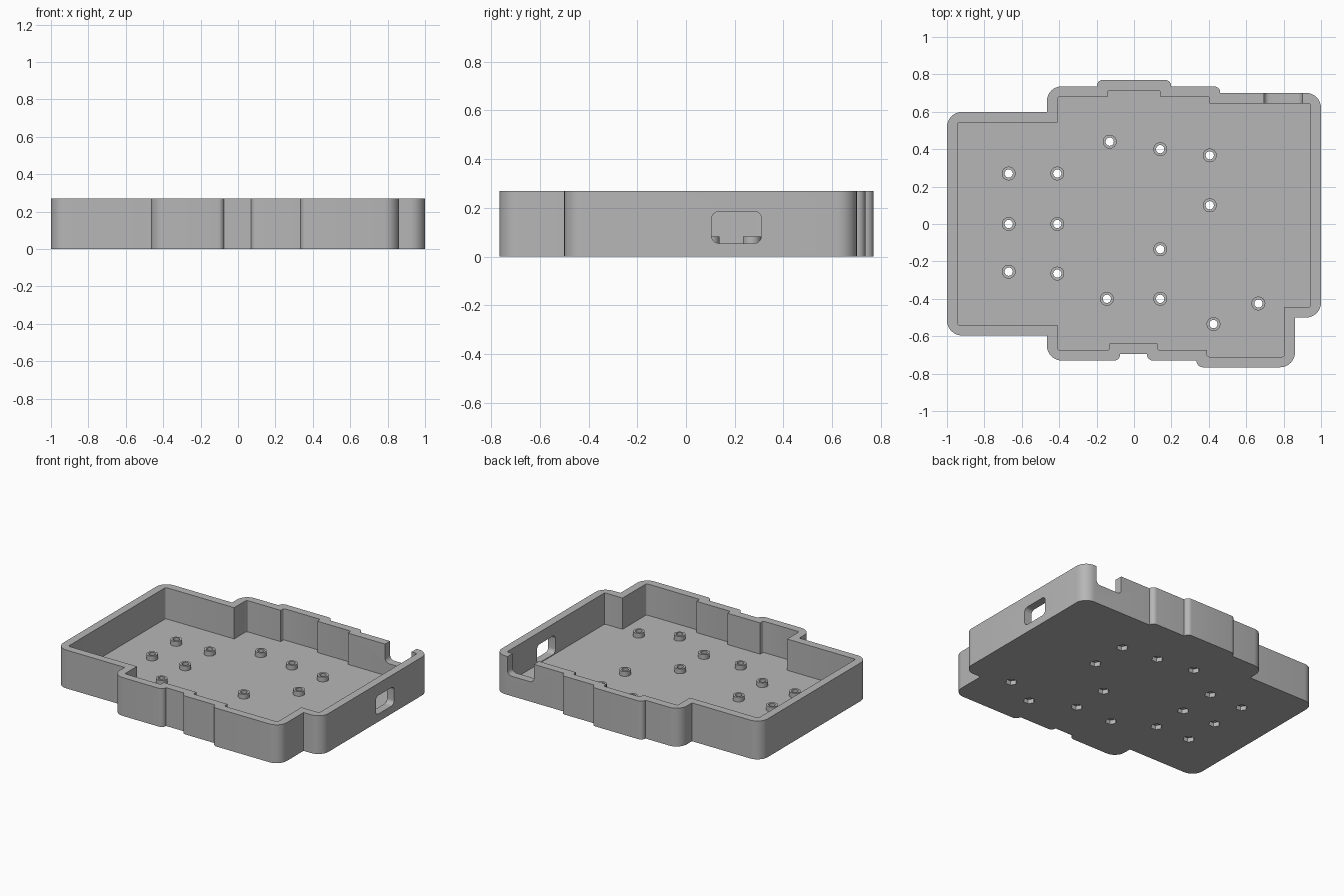
import bpy, bmesh, math
from mathutils import Vector

HEIGHT, FLOOR, WALL = 0.27, 0.05, 0.056
POST_TOP, POST_R, BORE_R = 0.083, 0.037, 0.022
NUT_R, NUT_DEPTH = 0.038, 0.03

if "Cube" in bpy.data.objects:
    bpy.data.objects.remove(bpy.data.objects["Cube"], do_unlink=True)

grey = bpy.data.materials.new("plain grey")
grey.use_nodes = True
grey.diffuse_color = (0.47, 0.47, 0.47, 1)
grey.node_tree.nodes["Principled BSDF"].inputs["Base Color"].default_value = grey.diffuse_color


def finish(name, bm):
    bmesh.ops.recalc_face_normals(bm, faces=bm.faces[:])
    mesh = bpy.data.meshes.new(name)
    bm.to_mesh(mesh)
    bm.free()
    mesh.materials.append(grey)
    obj = bpy.data.objects.new(name, mesh)
    bpy.context.collection.objects.link(obj)
    return obj


def add_prism(bm, base, direction):
    """Extrude a loop of 3D points along a direction."""
    face = bm.faces.new([bm.verts.new(p) for p in base])
    top = bmesh.ops.extrude_face_region(bm, geom=[face], use_keep_orig=True)
    verts = [g for g in top["geom"] if isinstance(g, bmesh.types.BMVert)]
    bmesh.ops.translate(bm, verts=verts, vec=direction)


def prism(name, base, direction):
    bm = bmesh.new()
    add_prism(bm, base, direction)
    return finish(name, bm)


def corners(points):
    """Yield each corner with the outward normals of its two edges (clockwise loop)."""
    for i, p in enumerate(points):
        a, b = p - points[i - 1], points[(i + 1) % len(points)] - p
        n1, n2 = Vector((-a.y, a.x)).normalized(), Vector((-b.y, b.x)).normalized()
        yield p, n1, n2, min(a.length, b.length)


def offset(points, dist):
    return [p + dist * (n1 + n2) for p, n1, n2, _ in corners(points)]


def rounded(points, radius, steps=8):
    """Round the convex right-angled corners, limited by the shorter edge."""
    out = []
    for p, n1, n2, short in corners(points):
        if n1.cross(n2) > 0:
            out.append(p)
            continue
        r = min(radius, short * 0.95)
        for k in range(steps + 1):
            t = math.pi / 2 * k / steps
            out.append(p - r * (n1 + n2) + r * (math.cos(t) * n1 + math.sin(t) * n2))
    return out


def ring(x, y, z, r, sides):
    return [Vector((x + r * math.cos(math.tau * k / sides),
                    y + r * math.sin(math.tau * k / sides), z)) for k in range(sides)]


def columns(name, z0, z1, r, sides):
    bm = bmesh.new()
    for x, y in POSTS:
        add_prism(bm, ring(x, y, z0, r, sides), (0, 0, z1 - z0))
    return finish(name, bm)


def cut(target, cutter):
    cutter.hide_render = True
    mod = target.modifiers.new("cut", "BOOLEAN")
    mod.operation, mod.solver, mod.object = "DIFFERENCE", "EXACT", cutter
    bpy.ops.object.select_all(action="DESELECT")
    target.select_set(True)
    bpy.context.view_layer.objects.active = target
    bpy.ops.object.modifier_apply(modifier=mod.name)
    bpy.data.objects.remove(cutter, do_unlink=True)


def smooth(obj):
    bpy.ops.object.select_all(action="DESELECT")
    obj.select_set(True)
    bpy.context.view_layer.objects.active = obj
    bpy.ops.object.shade_smooth_by_angle(angle=math.radians(30))


def box_loop(a0, a1, b0, b1):
    return [Vector(p) for p in ((a0, b1), (a1, b1), (a1, b0), (a0, b0))]


# Cavity outline, clockwise from the back corner of the -x end
INNER = [Vector(p) for p in (
    (-.944, .543), (-.41, .543), (-.41, .68), (-.143, .68), (-.143, .714), (.143, .714),
    (.143, .68), (.405, .68), (.405, .645), (.944, .645), (.944, -.444), (.805, -.444),
    (.805, -.71), (.39, -.71), (.39, -.674), (.125, -.674), (.125, -.64), (-.13, -.64),
    (-.13, -.674), (-.41, -.674), (-.41, -.54), (-.944, -.54))]

# Screw post centres
POSTS = [(-.67, .27), (-.41, .27), (-.67, 0), (-.41, 0), (-.67, -.255), (-.41, -.265),
         (-.13, .44), (.14, .4), (.405, .367), (.405, .1), (.14, -.135), (.14, -.4),
         (-.145, -.4), (.425, -.535), (.665, -.425)]

# Tray body with hollow interior
tray = prism("tray", [p.to_3d() for p in rounded(offset(INNER, WALL), 0.08)], (0, 0, HEIGHT))
cavity = [Vector((p.x, p.y, FLOOR)) for p in rounded(INNER, 0.012, 3)]
cut(tray, prism("cavity_cutter", cavity, (0, 0, HEIGHT)))

# Rounded port window in the +x wall
window = rounded(box_loop(.105, .31, .055, .185), 0.03)
cut(tray, prism("window_cutter", [Vector((.9, p.x, p.y)) for p in window], (0.2, 0, 0)))

# Open slot with rounded lower corners in the back wall
slot = rounded(box_loop(.695, .9, .14, .4), 0.03)
cut(tray, prism("slot_cutter", [Vector((p.x, .6, p.y)) for p in slot], (0, 0.2, 0)))

# Screw bores and hexagonal nut pockets under the floor
cut(tray, columns("bore_cutter", -.1, .2, BORE_R, 24))
cut(tray, columns("nut_cutter", -.1, NUT_DEPTH, NUT_R, 6))
smooth(tray)

# Hollow screw posts standing on the floor
bm = bmesh.new()
for x, y in POSTS:
    loops = [[bm.verts.new(p) for p in ring(x, y, z, r, 24)] for z, r in (
        (FLOOR, POST_R), (POST_TOP, POST_R), (POST_TOP, BORE_R), (FLOOR, BORE_R))]
    for i, low in enumerate(loops):
        high = loops[(i + 1) % len(loops)]
        for k in range(len(low)):
            j = (k + 1) % len(low)
            bm.faces.new((low[k], low[j], high[j], high[k]))
smooth(finish("screw_posts", bm))
